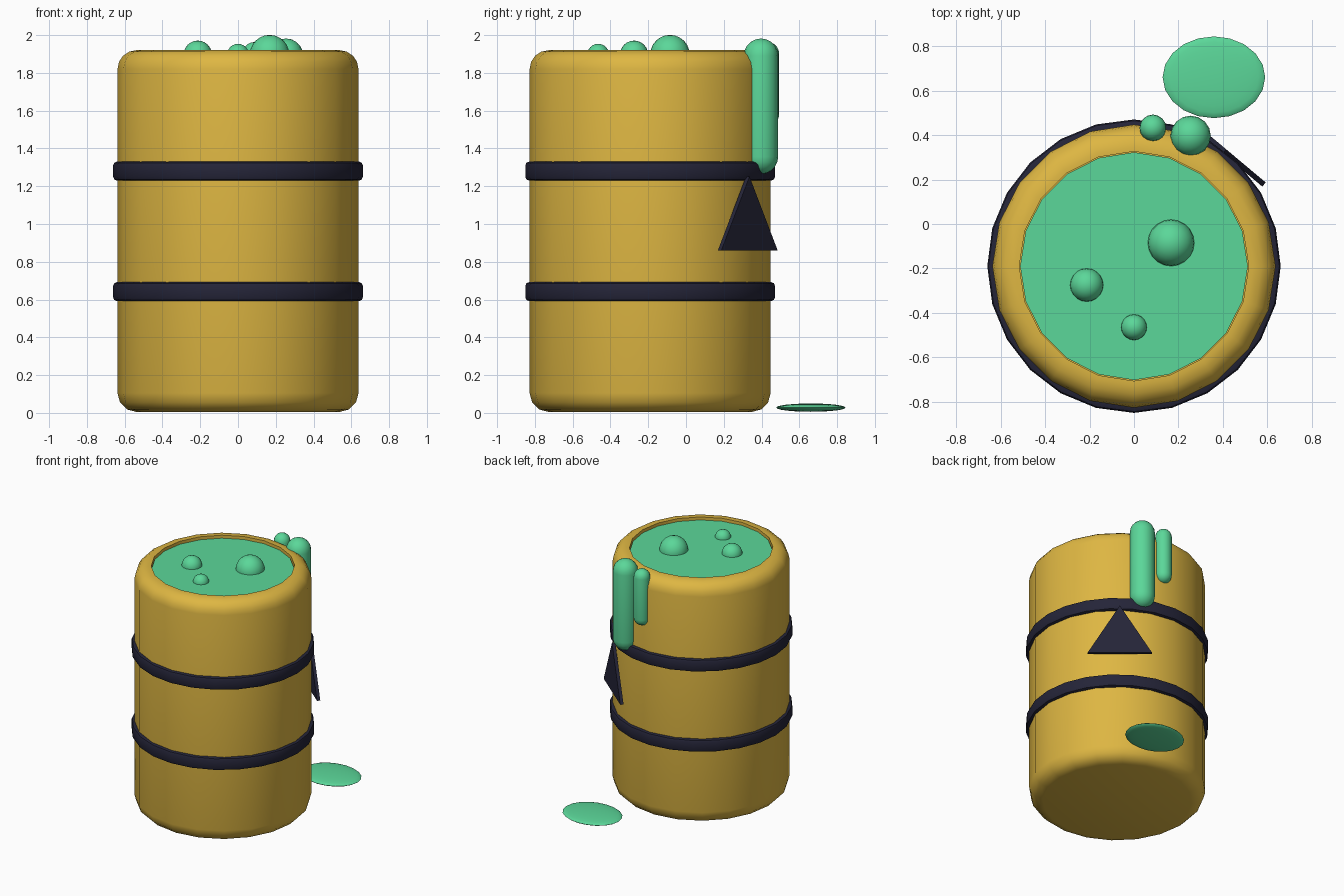
import bpy, bmesh, math
from mathutils import Vector, Matrix

if "Cube" in bpy.data.objects:
    bpy.data.objects.remove(bpy.data.objects["Cube"])

AXIS = (0, -0.19)  # barrel centre in x, y


def material(name, rgb):
    m = bpy.data.materials.new(name)
    m.diffuse_color = (*rgb, 1)
    m.use_nodes = True
    m.node_tree.nodes["Principled BSDF"].inputs["Base Color"].default_value = m.diffuse_color
    return m


GOLD = material("gold paint", (0.73, 0.47, 0.055))
DARK = material("dark metal", (0.018, 0.018, 0.04))
GREEN = material("green slime", (0.105, 0.68, 0.32))


def finish(bm, name, mat, loc, angle=40):
    bmesh.ops.recalc_face_normals(bm, faces=bm.faces[:])
    me = bpy.data.meshes.new(name)
    bm.to_mesh(me)
    bm.free()
    me.materials.append(mat)
    ob = bpy.data.objects.new(name, me)
    bpy.context.collection.objects.link(ob)
    ob.location = loc
    bpy.ops.object.select_all(action='DESELECT')
    ob.select_set(True)
    bpy.context.view_layer.objects.active = ob
    if angle:
        bpy.ops.object.shade_smooth_by_angle(angle=math.radians(angle))
    return ob


def lathe(name, mat, profile, sides, loc, closed=False, angle=40):
    """Spin (radius, z) points around z; radius 0 makes a pole."""
    bm = bmesh.new()
    rings = []
    for r, z in profile:
        if r < 1e-5:
            rings.append([bm.verts.new((0, 0, z))] * sides)
        else:
            rings.append([bm.verts.new((r * math.cos(a), r * math.sin(a), z))
                          for a in (2 * math.pi * i / sides for i in range(sides))])
    pairs = list(zip(rings, rings[1:]))
    if closed:
        pairs.append((rings[-1], rings[0]))
    for a, b in pairs:
        for i in range(sides):
            j = (i + 1) % sides
            bm.faces.new(list(dict.fromkeys((a[i], a[j], b[j], b[i]))))
    return finish(bm, name, mat, loc, angle)


def arc(cr, cz, r, start, end, n):
    return [(cr + r * math.cos(t), cz + r * math.sin(t))
            for t in (math.radians(start + (end - start) * i / n) for i in range(n + 1))]


def ball(name, loc, r, scale=(1, 1, 1)):
    bm = bmesh.new()
    bmesh.ops.create_uvsphere(bm, u_segments=20, v_segments=12, radius=r)
    bmesh.ops.scale(bm, vec=scale, verts=bm.verts[:])
    return finish(bm, name, GREEN, loc, 60)


# Barrel body with rounded ends and a recessed top
R, B, H = 0.638, 0.1, 1.92
body = [(0, 0.005)] + arc(R - B, 0.005 + B, B, -90, 0, 3) + arc(R - B, H - B, B, 0, 90, 4)
body += [(0.517, H), (0.517, 1.87), (0, 1.87)]
lathe("barrel_body", GOLD, body, 20, (*AXIS, 0))

# Liquid surface
lathe("liquid_surface", GREEN, [(0, 1.86), (0.513, 1.86), (0.513, 1.898), (0, 1.898)], 20, (*AXIS, 0))

# Two hoops
for name, z in (("lower_hoop", 0.642), ("upper_hoop", 1.28)):
    h, o, c = 0.05, 0.661, 0.02
    prof = [(0.60, -h)] + arc(o - c, -h + c, c, -90, 0, 2) + arc(o - c, h - c, c, 0, 90, 2) + [(0.60, h)]
    lathe(name, DARK, prof, 24, (*AXIS, z), closed=True)

# Bubbles on the liquid
for i, (x, y, r) in enumerate([(0.167, -0.085, 0.105), (-0.213, -0.275, 0.075), (0, -0.465, 0.058)]):
    ball(f"bubble_{i + 1}", (x, y, 1.896), r)

# Drips running down the back: rounded columns
for name, x, y, r, top, bottom in (("long_drip", 0.255, 0.397, 0.091, 1.982, 1.265),
                                   ("short_drip", 0.085, 0.433, 0.06, 1.963, 1.52)):
    prof = arc(0, bottom + r, r, -90, 0, 5) + arc(0, top - r, r, 0, 90, 5)
    lathe(name, GREEN, prof, 16, (x, y, 0), angle=60)

# Spilled puddle on the floor
ball("puddle", (0.36, 0.661, 0.028), 1, (0.231, 0.184, 0.022))

# Triangular warning plate on the back right
bm = bmesh.new()
t = 0.012
sides = [[bm.verts.new((d, u, z)) for u, z in ((-0.232, 0.86), (0.232, 0.86), (0, 1.252))] for d in (-t, t)]
bm.faces.new(sides[0])
bm.faces.new(sides[1])
for i in range(3):
    j = (i + 1) % 3
    bm.faces.new((sides[0][i], sides[0][j], sides[1][j], sides[1][i]))
bmesh.ops.rotate(bm, verts=bm.verts[:], cent=(0, 0, 0), matrix=Matrix.Rotation(math.radians(50), 3, 'Z'))
finish(bm, "warning_plate", DARK, (0.408, 0.327, 0), angle=0)
